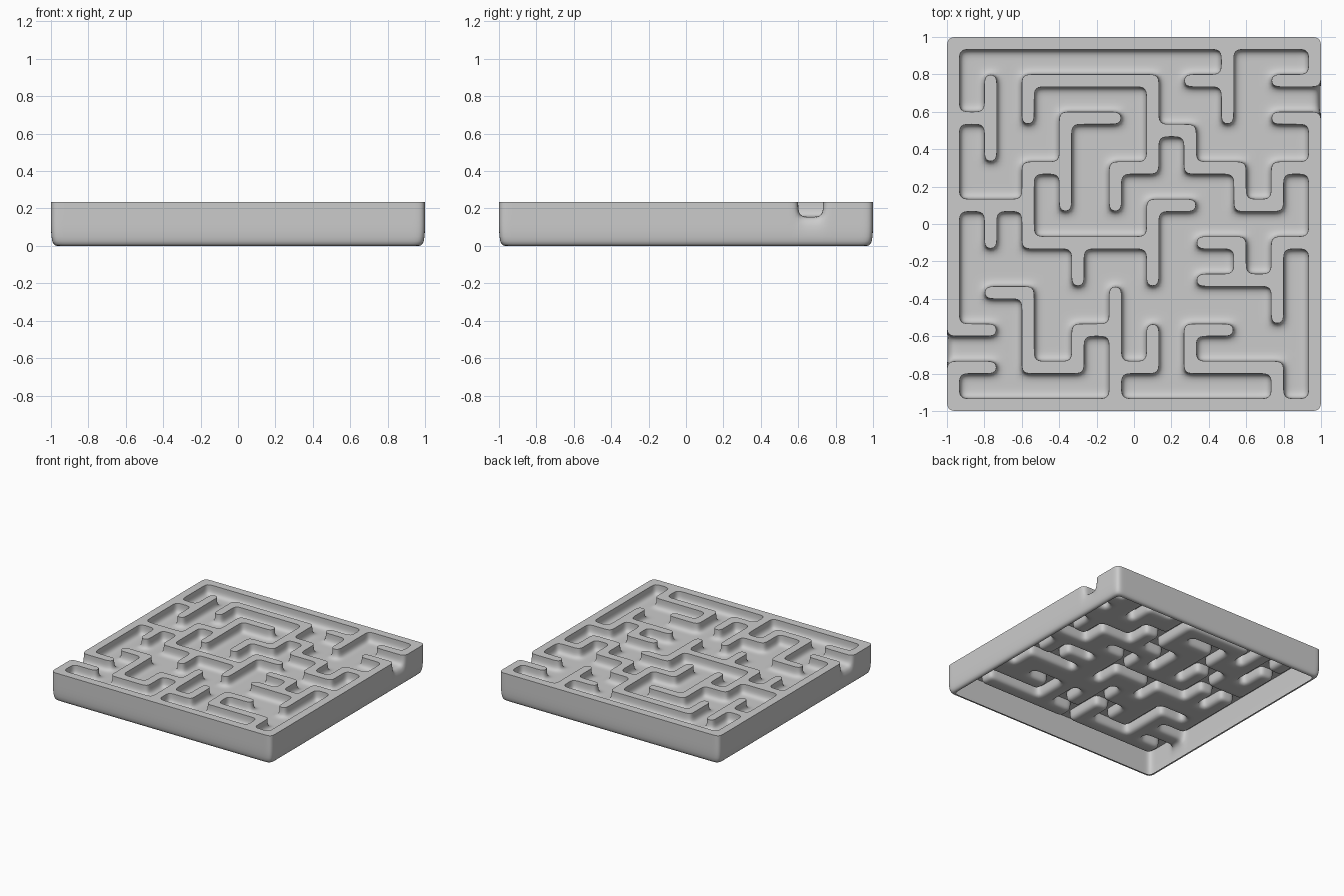
import bpy, bmesh

if "Cube" in bpy.data.objects:
    bpy.data.objects.remove(bpy.data.objects["Cube"])

N = 30                      # the board is a 30 x 30 grid of square cells
TOP, FLOOR, BASE, LIP = 0.235, 0.155, 0.0, 0.96
LAST = N - 1
walls = set()


def run(axis, *stops):
    """Wall that starts at (col, row) and turns 90 degrees at every further stop.
    axis 0 begins along the columns, axis 1 along the rows."""
    pos = list(stops[:2])
    walls.add(tuple(pos))
    for stop in stops[2:]:
        step = 1 if stop > pos[axis] else -1
        while pos[axis] != stop:
            pos[axis] += step
            walls.add(tuple(pos))
        axis = 1 - axis


# back walls
run(1, 22, 0, 6)
run(0, 19, 3, 22)
run(0, 0, 6, 3)
run(1, 3, 3, 9)
# middle walls
run(1, 6, 6, 3, 16, 10, 13, 13)
run(0, 16, 7, 19, 10, 23, 13, 26, 10, LAST)
run(0, 13, 6, 9, 13)
run(0, 9, 10, 6, 16, 16)
run(0, 0, 13, 6)
run(1, 3, 13, 16)
run(1, 10, 16, 19)
run(0, 19, 13, 16, 19)
run(0, LAST, 16, 26, 22)
run(0, 20, 16, 23, 19)
run(0, 20, 19, 26)
# front walls
run(0, 3, 20, 6, 26, 10, 23, 13)
run(1, 13, 20, LAST)
run(0, 13, 26, 16, 23)
run(0, 22, 23, 19, 26, 26, LAST)

# rim, and a gate with two side arms, repeated by a half turn
run(0, 0, 0, LAST, LAST, 0, 0)
for turn in (lambda k: k, lambda k: LAST - k):
    for row in (3, 6):
        run(0, turn(LAST), turn(row), turn(26))
    for row in (4, 5):
        walls.discard((turn(LAST), turn(row)))

bm = bmesh.new()
crease = bm.edges.layers.float.new("crease_edge")
verts = {}


def vert(corner, z, scale=1.0):
    key = (corner, z, scale)
    if key not in verts:
        x = (-1 + 2 * corner[0] / N) * scale
        y = (1 - 2 * corner[1] / N) * scale
        verts[key] = bm.verts.new((x, y, z))
    return verts[key]


def side(a, b, low, high, low_scale=1.0):
    bm.faces.new((vert(a, low, low_scale), vert(b, low, low_scale),
                  vert(b, high), vert(a, high)))


rims = []
for c in range(N):
    for r in range(N):
        high = (c, r) in walls
        ring = [(c, r + 1), (c + 1, r + 1), (c + 1, r), (c, r)]
        near = [(c, r + 1), (c + 1, r), (c, r - 1), (c - 1, r)]
        # wall top or corridor floor
        bm.faces.new([vert(p, TOP if high else FLOOR) for p in ring])
        for k in range(4):
            a, b, n = ring[k], ring[(k + 1) % 4], near[k]
            # wall flank
            if high and n not in walls:
                side(a, b, FLOOR, TOP)
                rims.append((a, b))
            # outer skirt with a small turned-in lip, open underneath
            if not (0 <= n[0] < N and 0 <= n[1] < N):
                side(a, b, BASE, FLOOR)
                side(a, b, BASE, BASE, LIP)

# crisp upper edges, soft fillets elsewhere
for a, b in rims:
    edge = bm.edges.get((vert(a, TOP), vert(b, TOP)))
    edge[crease] = 1.0
    edge.smooth = False
for f in bm.faces:
    f.smooth = True

mesh = bpy.data.meshes.new("maze_board")
bm.to_mesh(mesh)
bm.free()
board = bpy.data.objects.new("maze_board", mesh)
bpy.context.collection.objects.link(board)

sub = board.modifiers.new("rounding", 'SUBSURF')
sub.levels = sub.render_levels = 2
